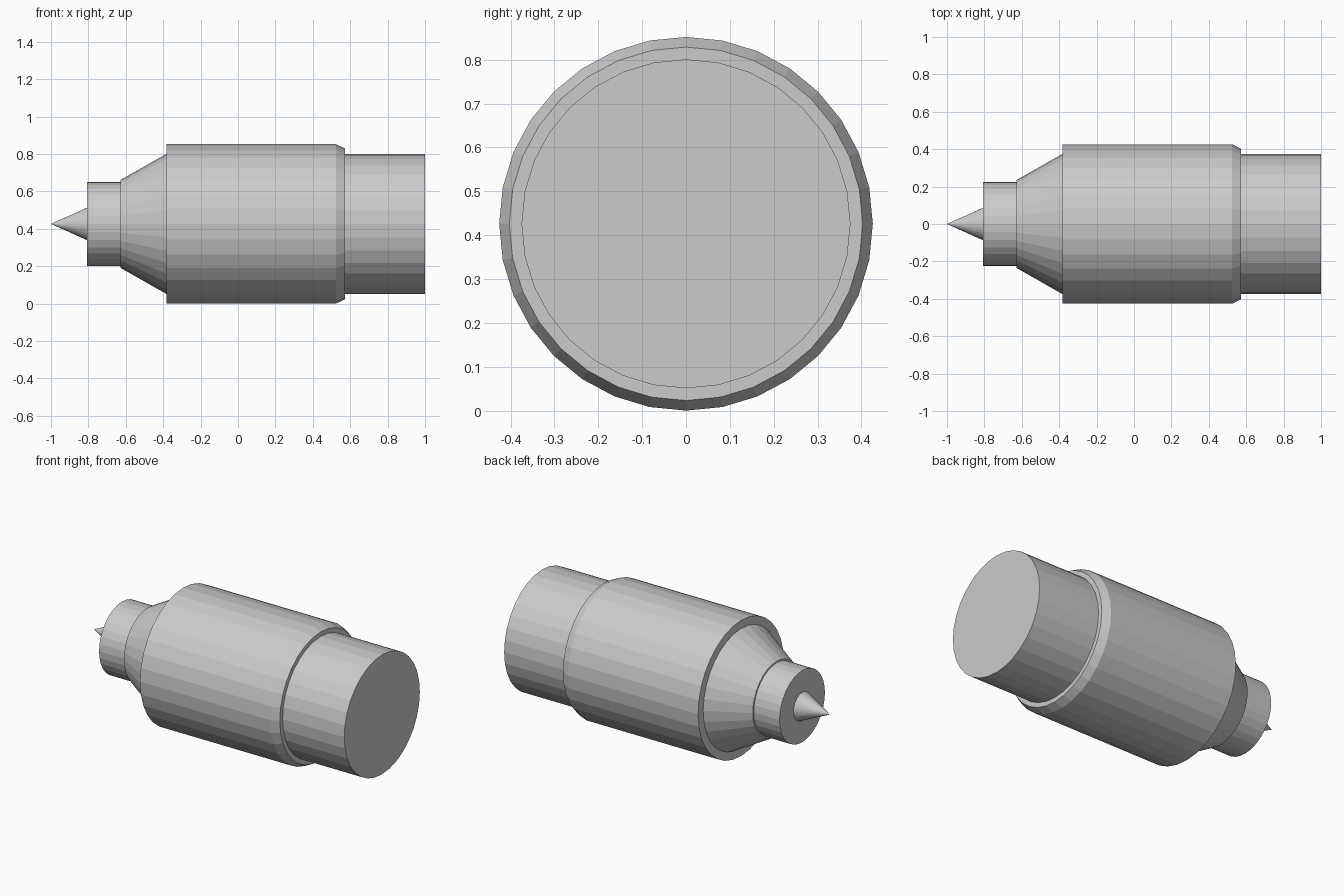
import bpy, bmesh, math

if "Cube" in bpy.data.objects:
    bpy.data.objects.remove(bpy.data.objects["Cube"])

SIDES = 32
AXIS_Z = 0.426


def lathe(name, profile):
    """Revolve (x, radius) points around the long axis; radius 0 makes a pole."""
    bm = bmesh.new()
    rings = []
    for x, r in profile:
        if r == 0:
            rings.append([bm.verts.new((x, 0, AXIS_Z))])
            continue
        ring = []
        for i in range(SIDES):
            a = 2 * math.pi * i / SIDES
            ring.append(bm.verts.new((x, r * math.cos(a), AXIS_Z + r * math.sin(a))))
        rings.append(ring)
    for a, b in zip(rings, rings[1:]):
        for i in range(SIDES):
            j = (i + 1) % SIDES
            if len(a) == 1:
                bm.faces.new((a[0], b[j], b[i]))
            elif len(b) == 1:
                bm.faces.new((a[i], a[j], b[0]))
            else:
                bm.faces.new((a[i], a[j], b[j], b[i]))
    # flat end disc
    if len(rings[-1]) > 1 and name == "rear_drum":
        bm.faces.new(rings[-1])
    # profile runs left to right, so this winding must face outward
    bmesh.ops.recalc_face_normals(bm, faces=bm.faces)
    mesh = bpy.data.meshes.new(name)
    bm.to_mesh(mesh)
    bm.free()
    obj = bpy.data.objects.new(name, mesh)
    bpy.context.collection.objects.link(obj)
    return obj


# Pointed tip
lathe("tip", [(-1.0, 0), (-0.807, 0.087)])
# Narrow collar with its front face
lathe("collar", [(-0.807, 0.087), (-0.807, 0.225), (-0.628, 0.225)])
# Tapered shoulder with a tiny lip
lathe("shoulder", [(-0.628, 0.225), (-0.628, 0.235), (-0.382, 0.375)])
# Wide barrel, chamfered at the rear
lathe("barrel", [(-0.382, 0.375), (-0.382, 0.426), (0.524, 0.426),
                 (0.572, 0.403), (0.572, 0.375)])
# Rear drum, closed at the end
lathe("rear_drum", [(0.572, 0.375), (1.0, 0.375)])
